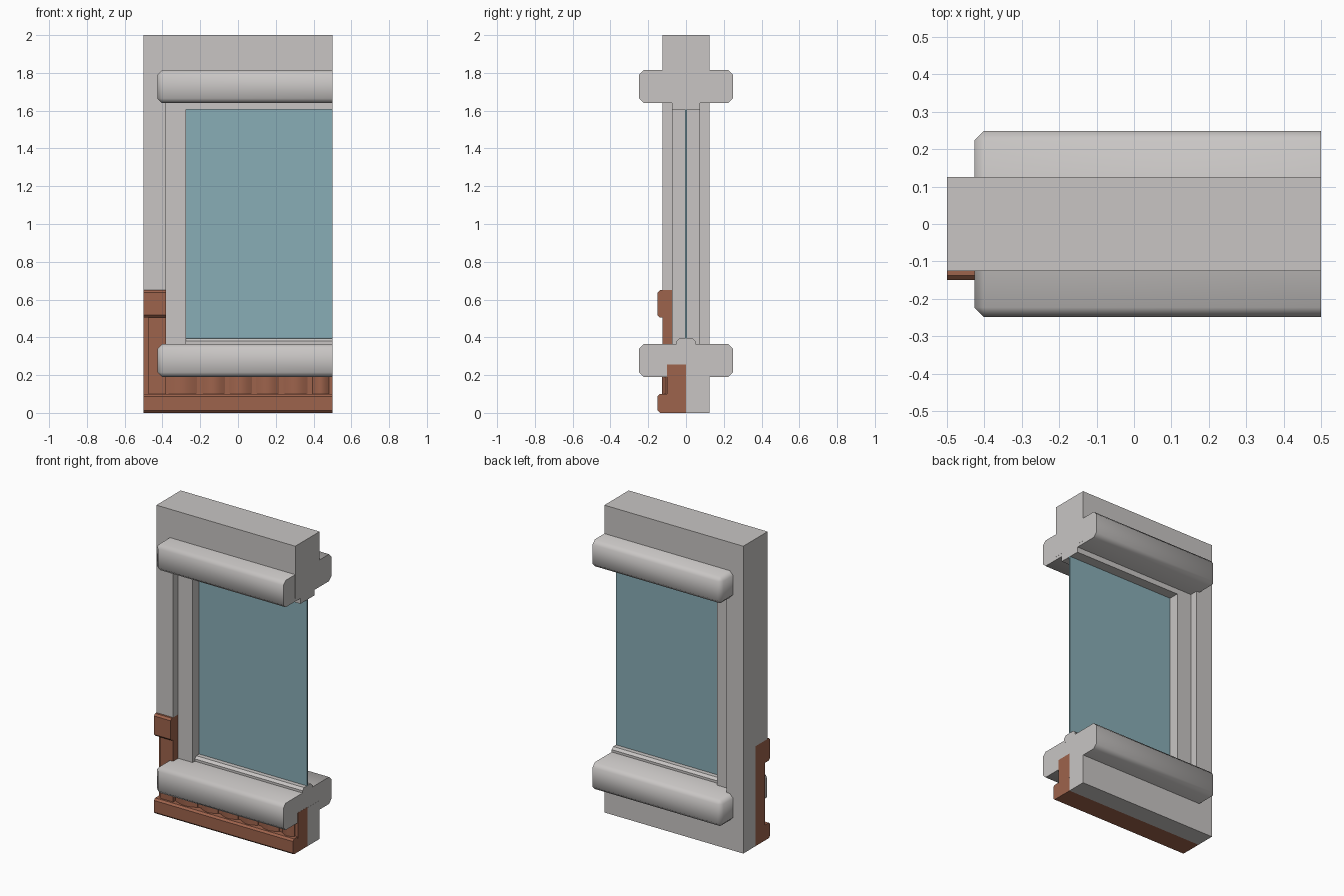
import bpy, bmesh, math

if "Cube" in bpy.data.objects:
    bpy.data.objects.remove(bpy.data.objects["Cube"])


def material(name, rgb):
    m = bpy.data.materials.new(name)
    m.diffuse_color = (*rgb, 1)
    m.use_nodes = True
    m.node_tree.nodes["Principled BSDF"].inputs["Base Color"].default_value = m.diffuse_color
    return m


STONE = material("pale stone", (0.58, 0.56, 0.55))
BRICK = material("red brown brick", (0.34, 0.125, 0.072))
GLASS = material("blue glass", (0.25, 0.42, 0.47))


def finish(name, bm, mat):
    bmesh.ops.recalc_face_normals(bm, faces=bm.faces)
    me = bpy.data.meshes.new(name)
    bm.to_mesh(me)
    bm.free()
    me.materials.append(mat)
    ob = bpy.data.objects.new(name, me)
    bpy.context.collection.objects.link(ob)
    return ob


def prism(name, pts, lo, hi, mat, axis="x"):
    """Extrude a (y, z) outline along x, or an (x, y) outline along z."""
    bm = bmesh.new()
    place = (lambda p, d: (d, *p)) if axis == "x" else (lambda p, d: (*p, d))
    a = [bm.verts.new(place(p, lo)) for p in pts]
    b = [bm.verts.new(place(p, hi)) for p in pts]
    bm.faces.new(a)
    bm.faces.new(b)
    for i in range(len(pts)):
        j = (i + 1) % len(pts)
        bm.faces.new((a[i], a[j], b[j], b[i]))
    return finish(name, bm, mat)


def box(name, x, y, z, mat):
    pts = [(y[0], z[0]), (y[1], z[0]), (y[1], z[1]), (y[0], z[1])]
    return prism(name, pts, x[0], x[1], mat)


def smooth(ob, angle):
    bpy.ops.object.select_all(action="DESELECT")
    ob.select_set(True)
    bpy.context.view_layer.objects.active = ob
    bpy.ops.object.shade_smooth_by_angle(angle=math.radians(angle))


# stone wall: header, side pier and rear of the low wall
box("header", (-0.5, 0.5), (-0.125, 0.125), (1.66, 2.0), STONE)
box("pier_front", (-0.5, -0.38), (-0.125, 0), (0.65, 1.66), STONE)
box("pier_back", (-0.5, -0.38), (0, 0.125), (0, 1.66), STONE)
box("low_wall_back", (-0.38, 0.5), (0, 0.125), (0, 0.25), STONE)

# stepped window frame
box("frame_side", (-0.38, -0.275), (-0.073, 0.073), (0.3, 1.66), STONE)
box("frame_top", (-0.275, 0.5), (-0.073, 0.073), (1.605, 1.66), STONE)
prism("frame_bottom", [(-0.05, 0.35), (-0.05, 0.38), (-0.035, 0.395),
                       (0.035, 0.395), (0.05, 0.38), (0.05, 0.35)],
      -0.275, 0.5, STONE)
box("window_pane", (-0.275, 0.5), (-0.006, 0.006), (0.39, 1.61), GLASS)


# projecting ledges, chamfered everywhere except the flat right end
def ledge(name, z0, z1):
    ob = box(name, (-0.427, 0.4995), (-0.248, 0.248), (z0, z1), STONE)
    bm = bmesh.new()
    bm.from_mesh(ob.data)
    edges = [e for e in bm.edges if min(v.co.x for v in e.verts) < 0]
    bmesh.ops.bevel(bm, geom=edges, offset=0.025, segments=1,
                    affect="EDGES", clamp_overlap=True)
    bm.to_mesh(ob.data)
    bm.free()
    smooth(ob, 60)


ledge("sill_ledge", 0.19, 0.365)
ledge("lintel_ledge", 1.64, 1.815)


# brick facing with chamfered plinth and pier cap
def band(name, x0, x1, z0, z1, c=0.012):
    prism(name, [(0, z0), (-0.15 + c, z0), (-0.15, z0 + c),
                 (-0.15, z1 - c), (-0.15 + c, z1), (0, z1)], x0, x1, BRICK)


band("plinth", -0.5, 0.5, 0, 0.1)
band("pier_cap", -0.5, -0.38, 0.505, 0.65)
box("brick_low_wall", (-0.38, 0.5005), (-0.1, 0), (0.09, 0.255), BRICK)
box("brick_pier_back", (-0.5, -0.38), (-0.1, 0), (0.09, 0.52), BRICK)
box("brick_pier_shaft", (-0.475, -0.38), (-0.125, -0.09), (0.09, 0.52), BRICK)

# row of rounded upright staves below the sill
staves = [(-0.375, -0.217), (-0.19, -0.07), (-0.047, 0.073),
          (0.096, 0.217), (0.242, 0.368), (0.395, 0.482)]
for i, (x0, x1) in enumerate(staves):
    arc = [(x0 + (x1 - x0) * k / 10,
            -0.105 - 0.022 * math.sin(math.pi * k / 10)) for k in range(11)]
    ob = prism(f"stave_{i + 1}", [(x0, -0.09)] + arc + [(x1, -0.09)],
               0.09, 0.25, BRICK, axis="z")
    smooth(ob, 30)
